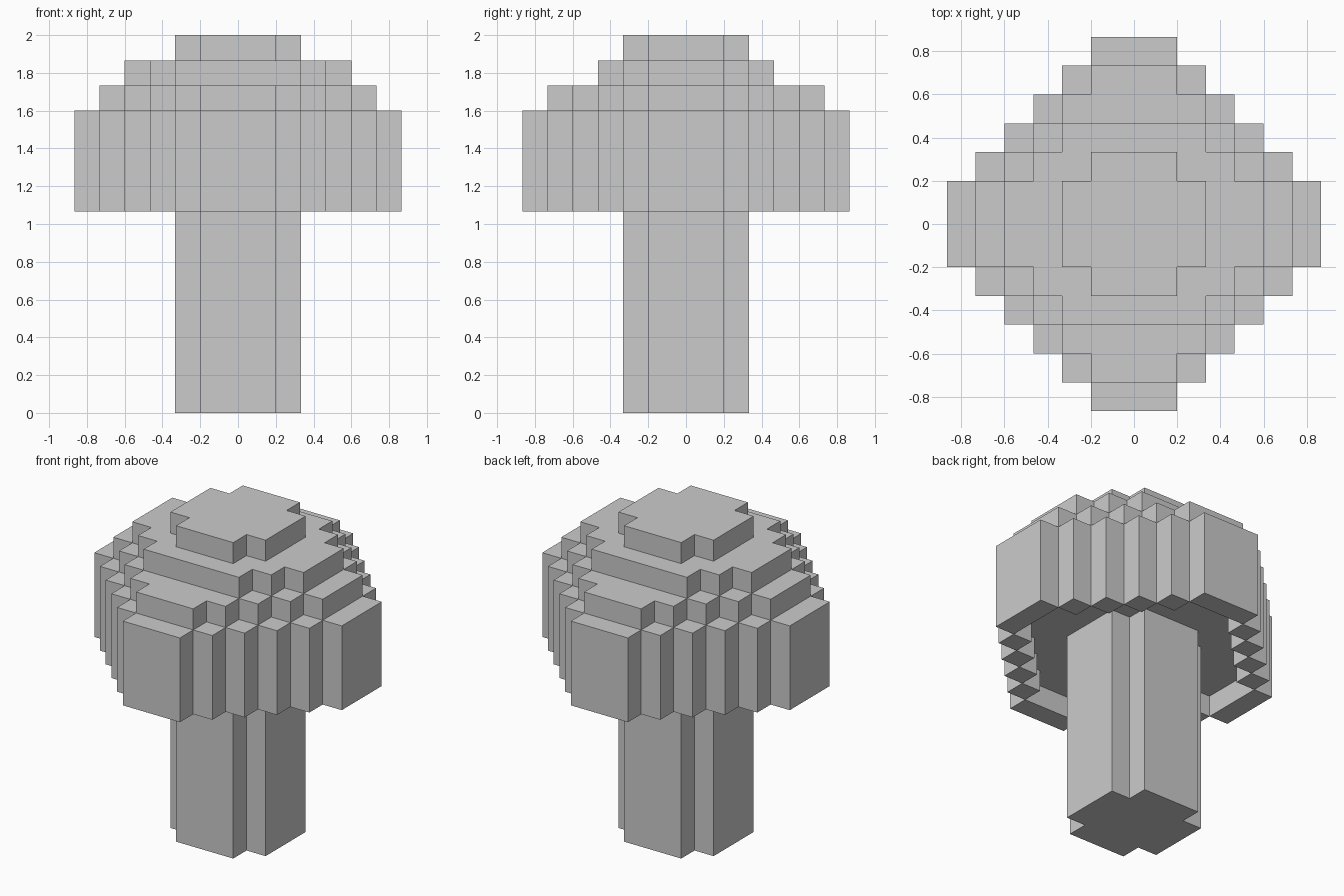
import bpy, bmesh
from mathutils import Vector

if "Cube" in bpy.data.objects:
    bpy.data.objects.remove(bpy.data.objects["Cube"])

U = 2 / 15  # size of one block


def layer(half_widths, z0, z1):
    """Blocks of a symmetric layer; half_widths[|y|] is the largest |x| in that row."""
    n = len(half_widths) - 1
    return {(x, y, z) for z in range(z0, z1)
            for y in range(-n, n + 1)
            for x in range(-half_widths[abs(y)], half_widths[abs(y)] + 1)}


OUTER = [6, 6, 5, 4, 3, 2, 1]
INNER = [5, 5, 4, 3, 2, 1]
UPPER = [4, 4, 3, 2]
CORE = [2, 2, 1]

# Stem, running up into the recess under the cap
stem = layer(CORE, 0, 9)
# Cap: hollow bottom rim, thick skirt, then three shrinking tiers
cap = layer(OUTER, 8, 9) - layer(INNER, 8, 9)
cap |= layer(OUTER, 9, 12) | layer(INNER, 12, 13)
cap |= layer(UPPER, 13, 14) | layer(CORE, 14, 15)


def build(name, cells, solid):
    """Mesh only the exposed block faces, then merge the coplanar ones."""
    bm = bmesh.new()
    verts = {}

    def vert(p):
        key = tuple(round(2 * c) for c in p)
        if key not in verts:
            verts[key] = bm.verts.new(p * U)
        return verts[key]

    for cell in sorted(cells):
        centre = Vector(cell) + Vector((0, 0, 0.5))
        for axis in range(3):
            for sign in (-1, 1):
                d = Vector((0, 0, 0))
                d[axis] = sign
                if tuple(int(c + s) for c, s in zip(cell, d)) in solid:
                    continue
                a = Vector((0, 0, 0))
                a[(axis + 1) % 3] = 0.5
                b = d.cross(a)
                mid = centre + d / 2
                bm.faces.new([vert(mid + p) for p in (-a - b, a - b, a + b, b - a)])
    bmesh.ops.dissolve_limit(bm, angle_limit=0.01, verts=bm.verts[:], edges=bm.edges[:])
    mesh = bpy.data.meshes.new(name)
    bm.to_mesh(mesh)
    bm.free()
    bpy.context.collection.objects.link(bpy.data.objects.new(name, mesh))


build("stem", stem, stem | cap)
build("cap", cap, stem | cap)
